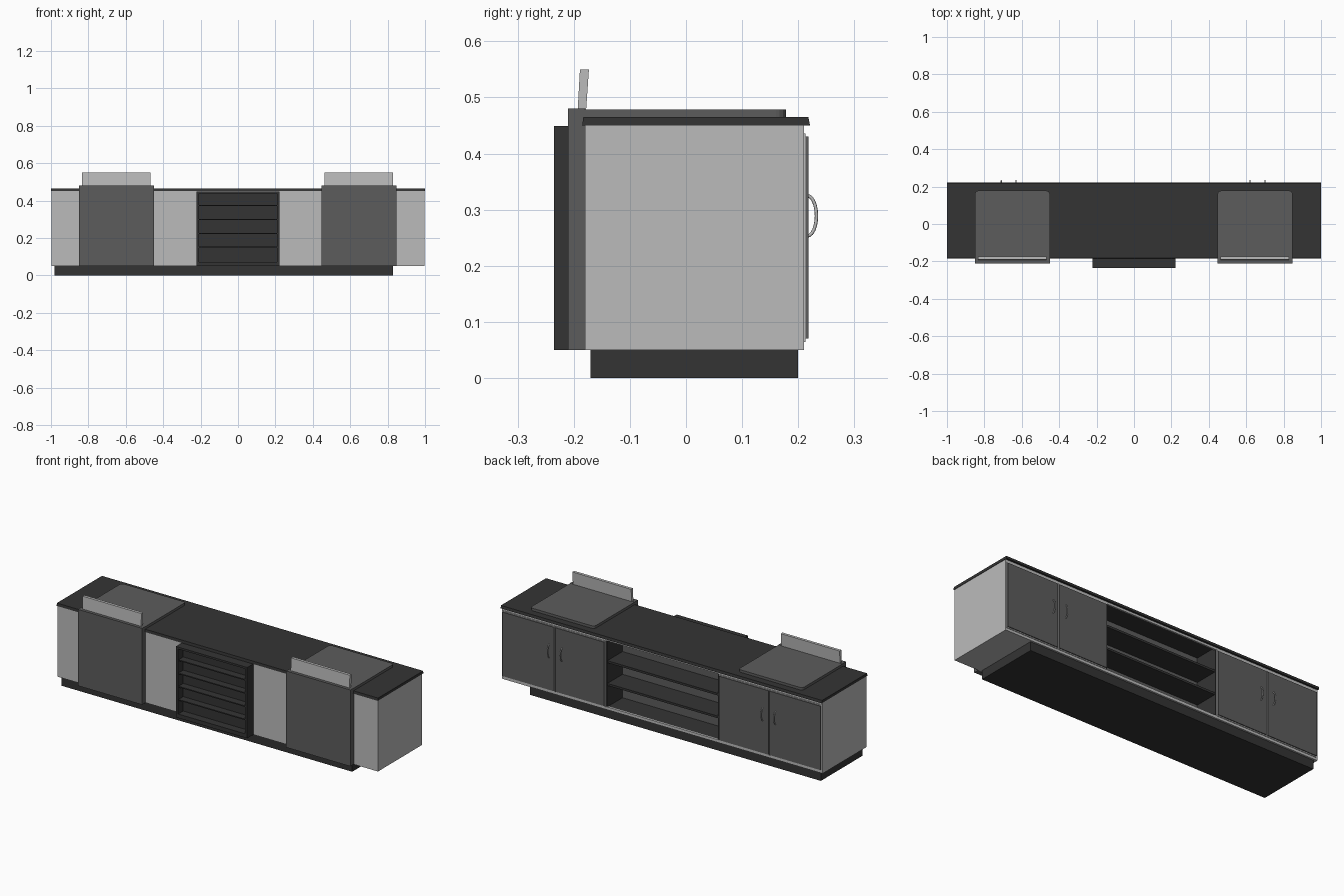
import bpy, bmesh, math

if "Cube" in bpy.data.objects:
    bpy.data.objects.remove(bpy.data.objects["Cube"])


def mat(name, v):
    m = bpy.data.materials.new(name)
    m.diffuse_color = (v, v, v, 1)
    m.use_nodes = True
    m.node_tree.nodes["Principled BSDF"].inputs["Base Color"].default_value = m.diffuse_color
    return m


LIGHT = mat("light_grey", 0.50)
MID = mat("mid_grey", 0.107)
DARK = mat("charcoal", 0.034)


def box(name, x, y, z, m, top_y=None, round_rear=0):
    """Box from ranges; top_y overrides the y range of the top face."""
    ty = top_y or y
    bm = bmesh.new()
    bmesh.ops.create_cube(bm, size=1)
    for v in bm.verts:
        i, j, k = (int(c > 0) for c in v.co)
        v.co = (x[i], (ty if k else y)[j], z[k])
    if round_rear:  # round the two vertical corners at +y
        es = [e for e in bm.edges
              if abs(e.verts[0].co.z - e.verts[1].co.z) > 1e-5
              and min(v.co.y for v in e.verts) > (y[0] + y[1]) / 2]
        bmesh.ops.bevel(bm, geom=es, offset=round_rear, segments=4,
                        profile=0.5, affect='EDGES')
    me = bpy.data.meshes.new(name)
    bm.to_mesh(me)
    bm.free()
    me.materials.append(m)
    o = bpy.data.objects.new(name, me)
    bpy.context.collection.objects.link(o)
    return o


def handle(name, x):
    cu = bpy.data.curves.new(name, 'CURVE')
    cu.dimensions = '3D'
    cu.bevel_depth = 0.003
    cu.bevel_resolution = 2
    cu.use_fill_caps = True
    sp = cu.splines.new('POLY')
    n = 12
    sp.points.add(n)
    for i, p in enumerate(sp.points):
        a = math.pi * i / n
        p.co = (x, 0.216 + 0.0165 * math.sin(a), 0.289 - 0.036 * math.cos(a), 1)
    cu.materials.append(LIGHT)
    o = bpy.data.objects.new(name, cu)
    bpy.context.collection.objects.link(o)


# Plinth and worktop
box("plinth", (-0.98, 0.83), (-0.17, 0.20), (0, 0.05), DARK)
box("worktop", (-1, 1), (-0.185, 0.221), (0.45, 0.465), DARK, top_y=(-0.183, 0.218))

# Cabinet carcass with an open bay in the middle of the rear
OPEN = 0.352
box("left_cabinet", (-0.998, -OPEN), (-0.18, 0.21), (0.05, 0.45), LIGHT)
box("right_cabinet", (OPEN, 0.998), (-0.18, 0.21), (0.05, 0.45), LIGHT)
box("front_panel", (-OPEN, OPEN), (-0.18, -0.165), (0.05, 0.45), LIGHT)
box("bay_floor_rail", (-OPEN, OPEN), (0.20, 0.21), (0.05, 0.066), LIGHT)
box("bay_top_rail", (-OPEN, OPEN), (0.20, 0.21), (0.438, 0.45), LIGHT)
box("bay_floor", (-OPEN, OPEN), (0.07, 0.20), (0.05, 0.064), DARK)
box("bay_back", (-OPEN, OPEN), (0.06, 0.07), (0.05, 0.45), MID)
for s in (-1, 1):
    xs = sorted((s * OPEN, s * (OPEN - 0.006)))
    box("bay_side", xs, (0.07, 0.208), (0.064, 0.45), DARK)
for z in (0.19, 0.318):
    box("bay_shelf", (-0.346, 0.346), (0.07, 0.205), (z - 0.006, z + 0.006), DARK)

# Doors with light edging, and arched handles
for x0, x1 in ((-0.992, -0.672), (-0.667, -0.355), (0.355, 0.662), (0.667, 0.992)):
    box("door_edging", (x0, x1), (0.21, 0.213), (0.064, 0.436), LIGHT)
    box("door", (x0 + 0.002, x1 - 0.002), (0.213, 0.218), (0.07, 0.43), MID)
for x in (-0.71, -0.63, 0.62, 0.70):
    handle("door_handle", x)

# Two serving stations: front panel, top slab, tilted upright screen
for x0, u0 in ((-0.85, -0.835), (0.447, 0.463)):
    x1 = x0 + 0.40
    box("station_panel", (x0, x1), (-0.21, -0.18), (0.05, 0.48), MID)
    box("station_top", (x0, x1), (-0.18, 0.178), (0.463, 0.479), MID, round_rear=0.018)
    box("upright_screen", (u0, u0 + 0.366), (-0.193, -0.178), (0.478, 0.55), LIGHT,
        top_y=(-0.189, -0.173))

# Display rack on the front
RY = (-0.235, -0.18)
box("rack_back", (-0.222, 0.222), (-0.19, -0.18), (0.05, 0.449), DARK)
for s in (-1, 1):
    box("rack_side", sorted((s * 0.222, s * 0.208)), RY, (0.05, 0.449), DARK)
box("rack_top", (-0.208, 0.208), RY, (0.438, 0.449), DARK)
box("rack_base", (-0.208, 0.208), RY, (0.05, 0.072), DARK)
for i in range(4):
    z = 0.15 + 0.0745 * i
    box("rack_shelf", (-0.208, 0.208), (-0.232, -0.19), (z - 0.003, z + 0.003), DARK)
